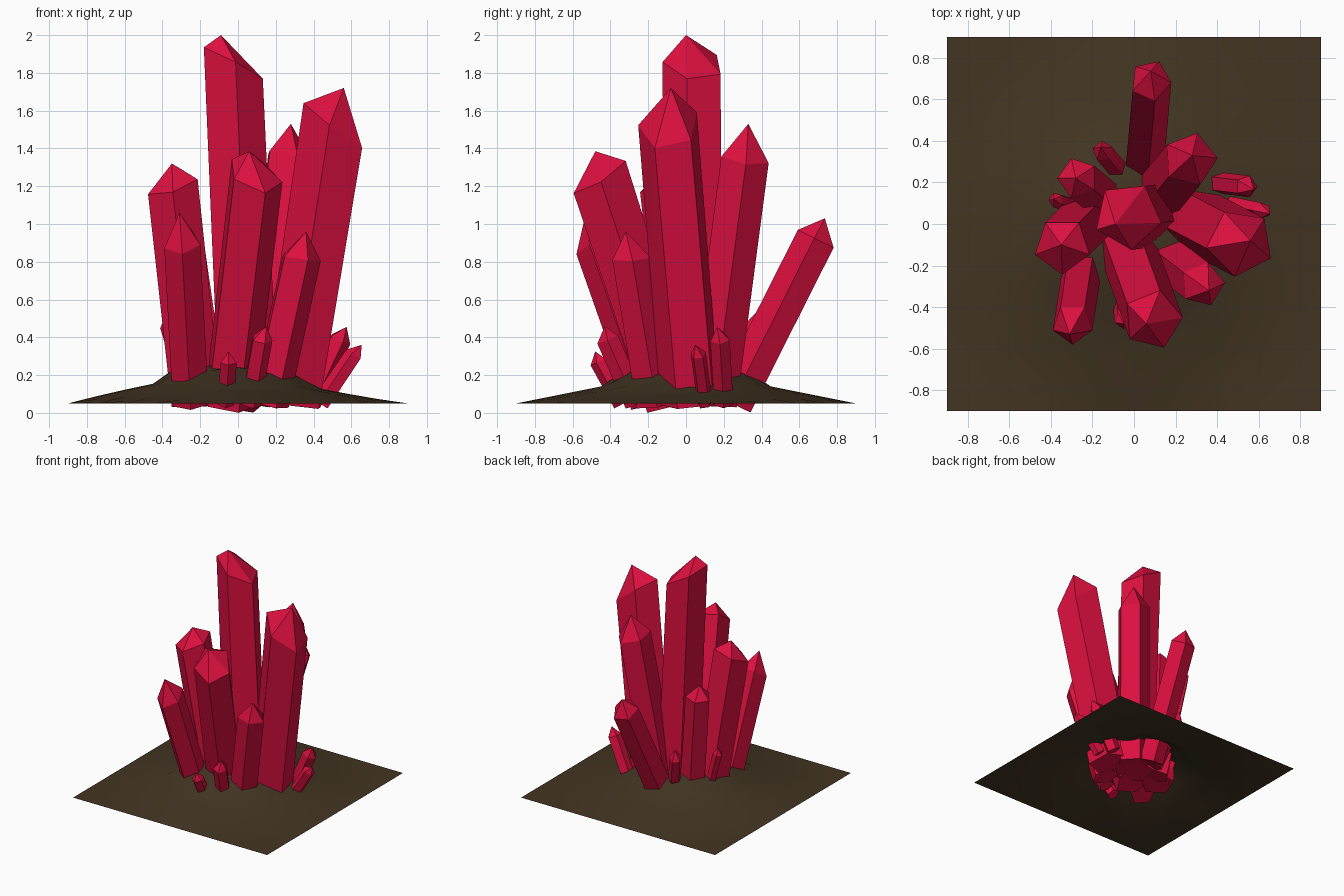
import bpy, bmesh
from math import cos, sin, radians, hypot

if "Cube" in bpy.data.objects:
    bpy.data.objects.remove(bpy.data.objects["Cube"])


def material(name, color):
    m = bpy.data.materials.new(name)
    m.diffuse_color = color
    m.use_nodes = True
    m.node_tree.nodes["Principled BSDF"].inputs["Base Color"].default_value = m.diffuse_color
    return m


RED = material("crystal_red", (0.72, 0.005, 0.05, 1))
EARTH = material("earth_brown", (0.055, 0.035, 0.016, 1))
BASE_Z = 0.05


def link(name, bm, mat):
    bmesh.ops.recalc_face_normals(bm, faces=bm.faces)
    me = bpy.data.meshes.new(name)
    bm.to_mesh(me)
    bm.free()
    me.materials.append(mat)
    ob = bpy.data.objects.new(name, me)
    bpy.context.collection.objects.link(ob)
    return ob


def crystal(name, base, shoulder, tip, radius, phase, slope):
    """Leaning five-sided prism with a slanted shoulder ring and an off-centre point."""
    bm = bmesh.new()
    height = shoulder[2] - BASE_Z
    lean = [(base[i] - shoulder[i]) / height for i in (0, 1)]

    def ring(cx, cy, cz, tilt):
        verts = []
        for i in range(5):
            a = radians(phase + 72 * i)
            dx, dy = radius * cos(a), radius * sin(a)
            verts.append(bm.verts.new((cx + dx, cy + dy, cz + tilt[0] * dx + tilt[1] * dy)))
        return verts

    low = ring(base[0], base[1], BASE_Z, lean)
    high = ring(*shoulder, slope)
    apex = bm.verts.new(tip)
    bm.faces.new(low)
    for i in range(5):
        j = (i + 1) % 5
        bm.faces.new((low[i], low[j], high[j], high[i]))
        bm.faces.new((high[i], high[j], apex))
    link(name, bm, RED)


# Large crystals
crystal("crystal_main", (0.05, 0.05), (-0.03, 0.04, 1.85), (-0.09, 0, 2.0), 0.165, 60, (-0.52, -0.1))
crystal("crystal_right", (0.28, 0.03), (0.51, -0.09, 1.52), (0.56, -0.08, 1.72), 0.165, 45, (-0.75, 0.1))
crystal("crystal_back_right", (0.13, 0.14), (0.27, 0.31, 1.35), (0.28, 0.33, 1.53), 0.132, 3, (-0.25, -0.15))
crystal("crystal_front", (-0.05, -0.07), (0.09, -0.46, 1.26), (0.06, -0.48, 1.385), 0.145, 4, (-0.3, 0.6))
crystal("crystal_left", (-0.22, 0.02), (-0.345, -0.105, 1.21), (-0.35, -0.1, 1.32), 0.138, 54, (0.3, 0.3))

# Medium crystals
crystal("crystal_front_left", (-0.25, -0.19), (-0.295, -0.48, 0.9), (-0.31, -0.53, 1.06), 0.1, 54, (0.1, 0.6))
crystal("crystal_front_right", (0.16, -0.16), (0.33, -0.29, 0.82), (0.36, -0.32, 0.96), 0.108, 4, (-0.15, 0.05))
crystal("crystal_back", (0.04, 0.25), (0.08, 0.69, 0.92), (0.08, 0.735, 1.03), 0.1, 66, (0, -0.5))
crystal("crystal_back_left", (-0.14, 0.11), (-0.27, 0.22, 0.95), (-0.28, 0.22, 1.05), 0.1, 36, (0.1, -0.1))

# Small crystals around the foot
crystal("shard_left", (-0.25, 0.08), (-0.375, 0.115, 0.46), (-0.385, 0.12, 0.51), 0.037, 36, (0.3, 0))
crystal("shard_back", (-0.04, 0.22), (-0.15, 0.35, 0.45), (-0.16, 0.37, 0.53), 0.05, 20, (0.2, -0.3))
crystal("shard_right_a", (0.38, 0.2), (0.54, 0.18, 0.39), (0.575, 0.165, 0.455), 0.054, 0, (-0.5, 0.1))
crystal("shard_right_b", (0.44, 0.1), (0.615, 0.065, 0.31), (0.655, 0.05, 0.36), 0.042, 36, (-0.6, 0.1))
crystal("shard_front_a", (0.065, -0.265), (0.125, -0.415, 0.39), (0.15, -0.43, 0.46), 0.057, 0, (-0.1, 0.4))
crystal("shard_front_b", (-0.065, -0.335), (-0.05, -0.46, 0.27), (-0.05, -0.48, 0.325), 0.045, 54, (0, 0.4))

# Ground sheet rising to a low mound
bm = bmesh.new()
bmesh.ops.create_grid(bm, x_segments=12, y_segments=12, size=0.9)
for v in bm.verts:
    r = hypot(v.co.x, v.co.y)
    if r > 0.45:
        h = max(0, 0.09 * (0.9 - r) / 0.45)
    else:
        h = 0.09 + min(0.1, 0.1 * (0.45 - r) / 0.15)
    v.co.z = BASE_Z + h * (1 - 0.35 * v.co.x)
for f in bm.faces:
    f.smooth = True
link("ground_mound", bm, EARTH)
